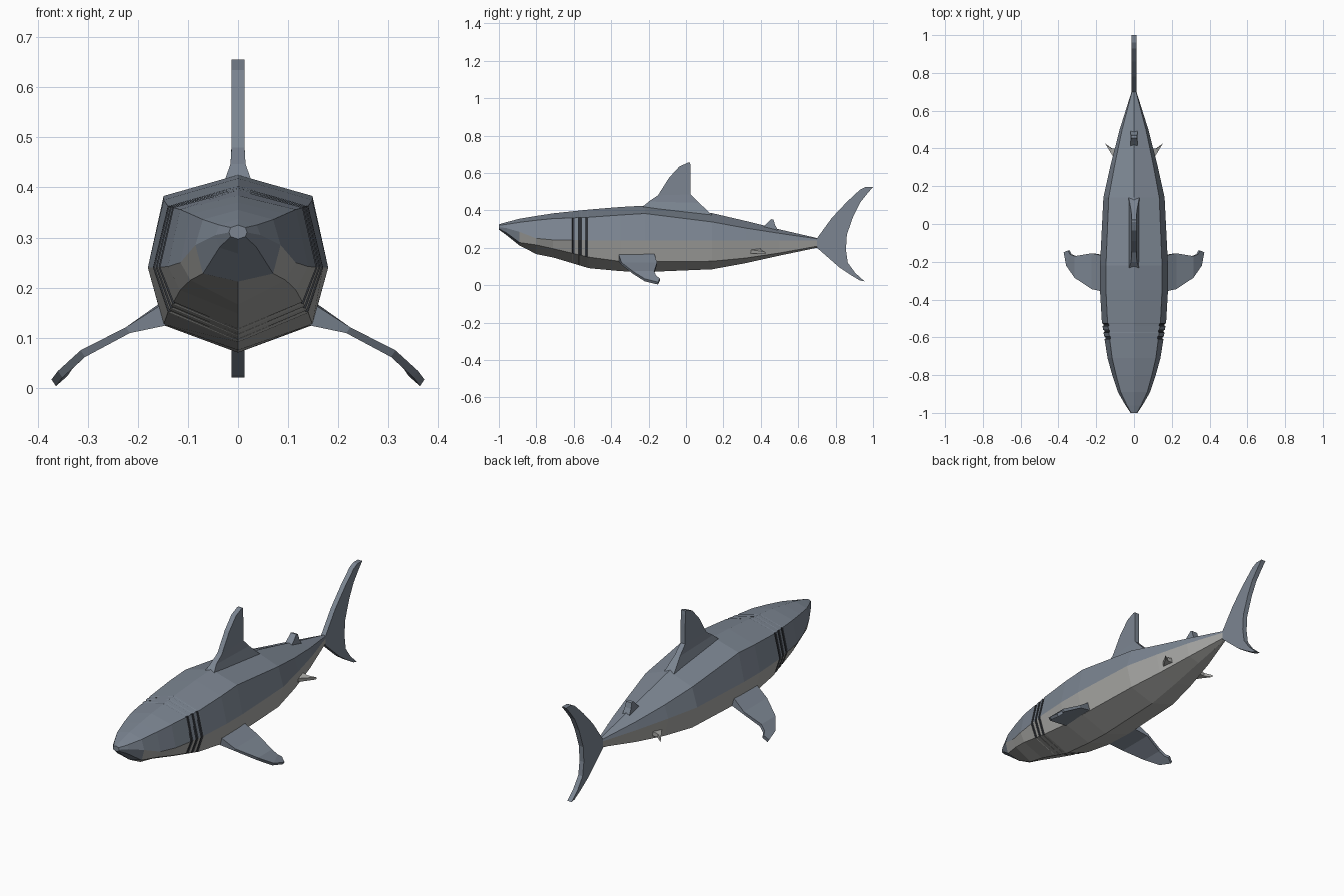
import bpy
import bmesh
from mathutils import Vector

default = bpy.data.objects.get("Cube")
if default:
    bpy.data.objects.remove(default, do_unlink=True)


def make_material(name, red, green, blue):
    mat = bpy.data.materials.new(name)
    mat.use_nodes = True
    colour = (red, green, blue, 1)
    mat.diffuse_color = colour
    shader = next(n for n in mat.node_tree.nodes if n.type == "BSDF_PRINCIPLED")
    shader.inputs["Base Color"].default_value = colour
    return mat


slate = make_material("slate_blue_grey", .2, .235, .285)
pale = make_material("pale_belly_grey", .4, .4, .385)
dark = make_material("dark_gill_grey", .04, .045, .055)


def loft(name, rings, materials, rule=None):
    """Skin a series of closed rings, cap both ends and colour faces by rule."""
    bm = bmesh.new()
    loops = [[bm.verts.new(point) for point in ring] for ring in rings]
    count = len(rings[0])
    for step, (near, far) in enumerate(zip(loops, loops[1:])):
        for side in range(count):
            after = (side + 1) % count
            face = bm.faces.new((near[side], near[after], far[after], far[side]))
            if rule:
                face.material_index = rule(step, side)
    bm.faces.new(loops[0])
    bm.faces.new(loops[-1])
    bmesh.ops.recalc_face_normals(bm, faces=bm.faces)
    mesh = bpy.data.meshes.new(name)
    bm.to_mesh(mesh)
    bm.free()
    for mat in materials:
        mesh.materials.append(mat)
    obj = bpy.data.objects.new(name, mesh)
    bpy.context.collection.objects.link(obj)
    return obj


def fin(name, leading, trailing, halves, normal, material):
    """Thin blade between a leading and a trailing edge, with set half thicknesses."""
    normal = Vector(normal).normalized()
    rings = []
    for lead, trail, half in zip(leading, trailing, halves):
        lead, trail = Vector(lead), Vector(trail)
        offset = normal * half
        rings.append((lead - offset, trail - offset, trail + offset, lead + offset))
    return loft(name, rings, [material])


def upright_fin(name, leading, trailing, halves):
    """Fin on the centre plane, with edges given as y, z pairs."""
    return fin(name, [(0, *p) for p in leading], [(0, *p) for p in trailing],
               halves, (1, 0, 0), slate)


# Body stations: y, half width, then heights of back, shoulder, flank, jaw, keel
stations = [
    (-1, .018, .325, .32, .31, .302, .297),
    (-.96, .045, .337, .325, .305, .28, .268),
    (-.89, .085, .355, .336, .285, .228, .212),
    (-.8, .115, .37, .347, .25, .215, .166),
    (-.71, .14, .384, .356, .242, .195, .148),
    (-.52, .17, .404, .363, .24, .15, .091),
    (-.35, .18, .418, .375, .24, .127, .075),
    (-.22, .18, .425, .383, .24, .125, .07),
    (.14, .162, .385, .338, .24, .128, .085),
    (.32, .122, .343, .305, .24, .145, .118),
    (.5, .076, .298, .277, .24, .172, .158),
    (.7, .013, .252, .248, .238, .208, .2),
]


# Gill grooves are extra stations cut into the span behind the head
def gill_stations(front, back, centres, half, depth):
    result = []
    for centre in centres:
        for shift, scale in ((-half, 1), (-half * .8, depth),
                             (half * .8, depth), (half, 1)):
            t = (centre + shift - front[0]) / (back[0] - front[0])
            row = [a + (b - a) * t for a, b in zip(front, back)]
            row[1] *= scale
            result.append(tuple(row))
    return result


head_index = 4
gills = gill_stations(stations[head_index], stations[head_index + 1],
                      (-.602, -.567, -.534), .007, .965)
first_gill = head_index + 1
last_gill = first_gill + len(gills) - 1
stations[first_gill:first_gill] = gills


def body_ring(row):
    y, width, back, shoulder, flank, jaw, keel = row
    inner = width * .825
    return [(0, y, back), (inner, y, shoulder), (width, y, flank),
            (inner, y, jaw), (0, y, keel), (-inner, y, jaw),
            (-width, y, flank), (-inner, y, shoulder)]


def body_colour(step, side):
    flank_face = side in (1, 2, 5, 6)
    in_gills = first_gill <= step < last_gill
    if in_gills and flank_face and (step - first_gill) % 4 != 3:
        return 2
    underside = side in (2, 3, 4, 5)
    return 1 if underside and step > 1 else 0


loft("body", [body_ring(row) for row in stations], [slate, pale, dark], body_colour)

# Main dorsal fin with a flared foot
upright_fin("dorsal_fin",
            [(-.24, .41), (-.2, .447), (-.15, .48), (-.09, .575), (-.035, .635), (.01, .655)],
            [(.14, .375), (.07, .44), (.025, .485), (.025, .575), (.024, .635), (.022, .655)],
            [.028, .015, .013, .013, .013, .013])

# Small rear dorsal fin
upright_fin("rear_dorsal_fin",
            [(.4, .3), (.435, .333), (.455, .353)],
            [(.5, .28), (.476, .322), (.468, .35)],
            [.02, .018, .016])

# Crescent tail, from upper tip to lower tip
upright_fin("tail_fin",
            [(.96, .525), (.93, .51), (.86, .445), (.78, .36), (.7, .25),
             (.7, .2), (.82, .095), (.88, .055), (.93, .025)],
            [(1, .525), (.97, .49), (.93, .44), (.895, .37), (.86, .27),
             (.855, .19), (.865, .12), (.905, .065), (.955, .02)],
            [.0125] * 9)

# Paired fins on both flanks
for side_name, sign in (("left", 1), ("right", -1)):
    def flip(points):
        return [(sign * x, y, z) for x, y, z in points]

    fin(side_name + "_pectoral_fin",
        flip([(.14, -.36, .147), (.22, -.345, .115), (.31, -.285, .068),
              (.355, -.22, .027), (.368, -.15, .01)]),
        flip([(.14, -.17, .152), (.22, -.155, .115), (.31, -.17, .068),
              (.335, -.16, .045), (.345, -.14, .03)]),
        [.023, .007, .008, .008, .008], (sign * .55, 0, .83), slate)

    fin(side_name + "_pelvic_fin",
        flip([(.085, .32, .18), (.12, .375, .177), (.148, .42, .172)]),
        flip([(.085, .4, .185), (.118, .4, .18), (.152, .425, .172)]),
        [.012, .009, .006], (sign * .2, 0, 1), pale)
